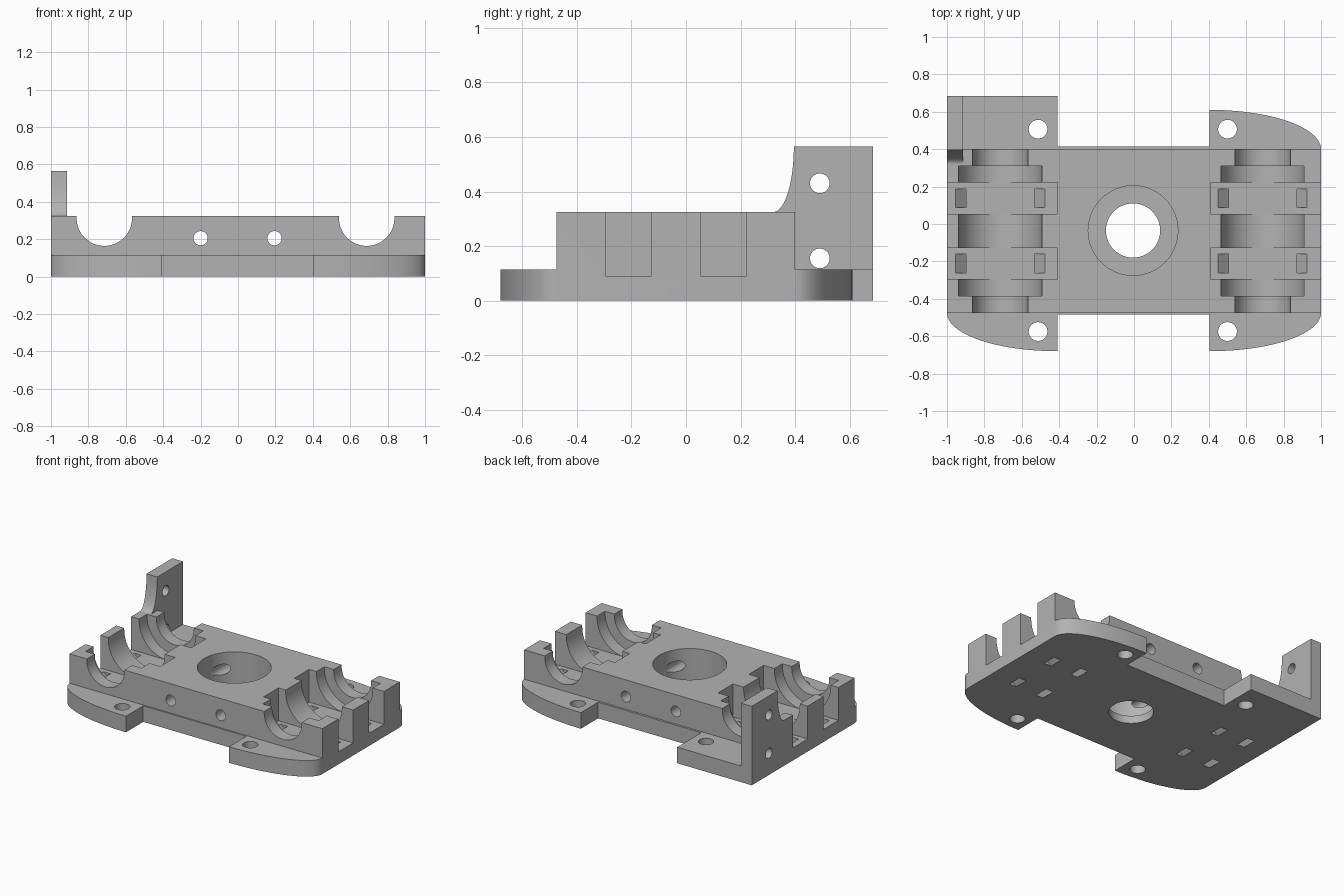
import bpy, bmesh
from math import cos, sin, pi, radians

cube = bpy.data.objects.get("Cube")
if cube:
    bpy.data.objects.remove(cube)

grey = bpy.data.materials.new("plain grey")
grey.use_nodes = True
colour = (0.45, 0.45, 0.45, 1)
grey.diffuse_color = colour
grey.node_tree.nodes["Principled BSDF"].inputs["Base Color"].default_value = colour


def arc(cx, cy, rx, ry, start, end, n=24):
    """Points along an elliptical arc, angles in degrees."""
    angles = [radians(start + (end - start) * i / n) for i in range(n + 1)]
    return [(cx + rx * cos(a), cy + ry * sin(a)) for a in angles]


def circle(cx, cy, r):
    return arc(cx, cy, r, r, 0, 360, 48)[:-1]


def rect(x0, x1, y0, y1):
    return [(x0, y0), (x1, y0), (x1, y1), (x0, y1)]


def prism(name, profile, axis, lo, hi):
    """Extrude a 2D profile along an axis from lo to hi."""
    place = {"x": lambda p, t: (t, p[0], p[1]),
             "y": lambda p, t: (p[0], t, p[1]),
             "z": lambda p, t: (p[0], p[1], t)}[axis]
    bm = bmesh.new()
    a = [bm.verts.new(place(p, lo)) for p in profile]
    b = [bm.verts.new(place(p, hi)) for p in profile]
    bm.faces.new(a)
    bm.faces.new(b)
    for i in range(len(a)):
        j = (i + 1) % len(a)
        bm.faces.new((a[i], a[j], b[j], b[i]))
    bmesh.ops.recalc_face_normals(bm, faces=bm.faces)
    mesh = bpy.data.meshes.new(name)
    bm.to_mesh(mesh)
    bm.free()
    mesh.materials.append(grey)
    obj = bpy.data.objects.new(name, mesh)
    bpy.context.collection.objects.link(obj)
    return obj


def combine(target, tool, operation):
    """Apply a boolean and remove the tool."""
    mod = target.modifiers.new("boolean", "BOOLEAN")
    mod.operation = operation
    mod.solver = "EXACT"
    mod.object = tool
    bpy.context.view_layer.objects.active = target
    bpy.ops.object.modifier_apply(modifier=mod.name)
    bpy.data.objects.remove(tool)


def cut(profile, axis, lo, hi):
    combine(base, prism("cutter", profile, axis, lo, hi), "DIFFERENCE")


# Base plate with three rounded feet and one square foot
front, back = -0.475, 0.40
outline = (arc(-0.41, front, 0.59, 0.205, 180, 270)
           + [(-0.41, -0.485), (0.405, -0.485)]
           + arc(0.405, front, 0.595, 0.205, 270, 360)
           + arc(0.405, back, 0.595, 0.21, 0, 90)
           + [(0.405, 0.415), (-0.41, 0.415), (-0.41, 0.685), (-1, 0.685)])
base = prism("bearing_carriage", outline, "z", 0, 0.115)

# Main block
combine(base, prism("block", rect(-1, 1, front, back), "z", 0.05, 0.325), "UNION")

# Upright side bracket with a curved web
web = (arc(0.32, 0.565, 0.075, 0.24, 270, 360)
       + [(0.685, 0.565), (0.685, 0.06), (0.32, 0.06)])
combine(base, prism("bracket", web, "x", -1, -0.915), "UNION")
for z in (0.155, 0.43):
    cut(circle(0.49, z, 0.036), "x", -1.1, -0.85)

# Bearing troughs, tie slots and slanted tie channels
for cx, side in ((-0.715, -1), (0.688, 1)):
    for r, lo, hi in ((0.148, -0.6, 0.395 + 0.1), (0.222, -0.385, 0.31)):
        trough = arc(cx, 0.312, r, r, 180, 360, 32) + [(cx + r, 0.5), (cx - r, 0.5)]
        cut(trough, "y", lo, hi)
    for y in (-0.211, 0.137):
        inner, outer = sorted((side * 0.408, side * 1.1))
        cut(rect(inner, outer, y - 0.084, y + 0.084), "z", 0.09, 0.5)
        for s in (-1, 1):
            top, low, w = cx + s * 0.232, cx + s * 0.09, 0.028
            channel = [(low - w, -0.02), (low + w, -0.02), (top + w, 0.11), (top - w, 0.11)]
            cut(channel, "y", y - 0.05, y + 0.05)

# Stepped centre bore
cut(circle(-0.005, -0.035, 0.24), "z", 0.055, 0.5)
cut(circle(-0.005, -0.035, 0.145), "z", -0.1, 0.2)

# Long cross holes from front to back
for x in (-0.2, 0.195):
    cut(circle(x, 0.205, 0.038), "y", -0.7, 0.6)

# Screw holes in the feet
for x in (-0.513, 0.5):
    for y in (-0.575, 0.507):
        cut(circle(x, y, 0.05), "z", -0.1, 0.2)

# Smooth curved walls, keep sharp edges
bpy.ops.object.select_all(action="DESELECT")
base.select_set(True)
bpy.context.view_layer.objects.active = base
bpy.ops.object.shade_smooth_by_angle(angle=radians(30))
